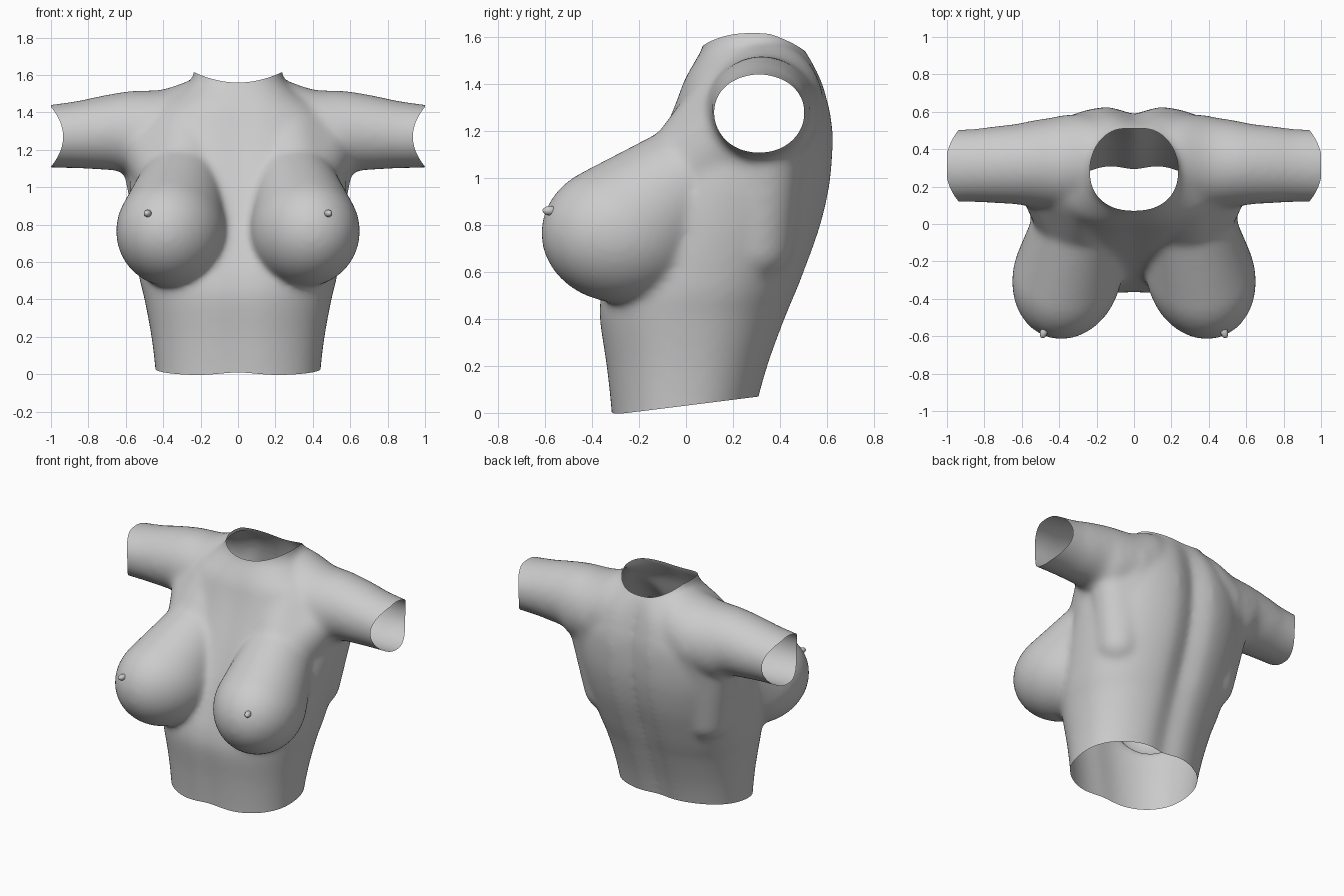
import bpy, bmesh, math
from mathutils import Vector, Matrix

if "Cube" in bpy.data.objects:
    bpy.data.objects.remove(bpy.data.objects["Cube"])

skin = bpy.data.materials.new("plain grey")
skin.diffuse_color = (0.6, 0.6, 0.6, 1)
skin.use_nodes = True
skin.node_tree.nodes["Principled BSDF"].inputs["Base Color"].default_value = skin.diffuse_color
N = 64


def smooth_rows(rows, steps=5):
    """Catmull-Rom interpolation between rows of section parameters."""
    out = []
    for k in range(len(rows) - 1):
        p = [rows[max(0, min(len(rows) - 1, k + d))] for d in (-1, 0, 1, 2)]
        for s in range(steps):
            t = s / steps
            out.append([b + 0.5 * t * (c - a + t * (2 * a - 5 * b + 4 * c - d
                        + t * (3 * (b - c) + d - a))) for a, b, c, d in zip(*p)])
    return out + [rows[-1]]


def loft(bm, rings):
    """Skin a closed solid through a list of equally sized point rings."""
    rows = [[bm.verts.new(p) for p in r] for r in rings]
    for a, b in zip(rows, rows[1:]):
        for i in range(N):
            j = (i + 1) % N
            bm.faces.new((a[i], a[j], b[j], b[i]))
    bm.faces.new(rows[0][::-1])
    bm.faces.new(rows[-1])


def spow(v, e):
    return math.copysign(abs(v) ** e, v)


def trunk_ring(z, w, front, back, groove):
    """Rounded chest section with a spine furrow and a shallow front furrow."""
    pts = []
    for i in range(N):
        t = 2 * math.pi * i / N
        x = w * spow(math.cos(t), 0.88)
        s = spow(math.sin(t), 0.88)
        y = (front + back) / 2 + (back - front) / 2 * s
        dent = groove * math.exp(-(x / 0.085) ** 2)
        y -= dent if s > 0 else -0.3 * dent
        pts.append((x, y, z))
    return pts


def arm_ring(side, x, yc, zc, ry, rz):
    return [(side * x, yc + ry * math.cos(2 * math.pi * i / N),
             zc + rz * math.sin(2 * math.pi * i / N)) for i in range(N)]


def ball(x, y, z, r):
    return Matrix.Translation((x, y, z)) @ Matrix.Scale(r, 4)


def hull(bm, side, balls):
    """Convex hull around a few balls, mirrored by side."""
    part = bmesh.new()
    for m in balls:
        bmesh.ops.create_uvsphere(part, u_segments=40, v_segments=24, radius=1, matrix=m)
    for v in part.verts:
        v.co.x *= side
    res = bmesh.ops.convex_hull(part, input=part.verts)
    junk = {g for g in res["geom_interior"] + res["geom_unused"]
            if isinstance(g, bmesh.types.BMVert)}
    bmesh.ops.delete(part, geom=list(junk), context='VERTS')
    bmesh.ops.recalc_face_normals(part, faces=part.faces)
    tmp = bpy.data.meshes.new("tmp")
    part.to_mesh(tmp)
    part.free()
    bm.from_mesh(tmp)
    bpy.data.meshes.remove(tmp)


def curved_cut(bm, axis, sign, f):
    """Trim along the surface co[axis] = f(co): flatten it, bisect, restore."""
    for v in bm.verts:
        v.co[axis] -= f(v.co)
    no = Vector((0, 0, 0))
    no[axis] = sign
    bmesh.ops.bisect_plane(bm, geom=bm.verts[:] + bm.edges[:] + bm.faces[:],
                           plane_co=(0, 0, 0), plane_no=no, clear_outer=True)
    for v in bm.verts:
        v.co[axis] += f(v.co)


# trunk: height, half width, front y, back y, spine furrow depth
bm = bmesh.new()
loft(bm, [trunk_ring(*r) for r in smooth_rows((
    (-0.15, 0.435, -0.315, 0.28, 0.03), (0.0, 0.44, -0.323, 0.305, 0.03),
    (0.2, 0.463, -0.345, 0.36, 0.035), (0.4, 0.50, -0.375, 0.433, 0.04),
    (0.5, 0.525, -0.37, 0.475, 0.045), (0.6, 0.54, -0.345, 0.515, 0.05),
    (0.8, 0.565, -0.275, 0.585, 0.05), (1.0, 0.58, -0.19, 0.627, 0.05),
    (1.2, 0.57, -0.1, 0.635, 0.05), (1.32, 0.53, -0.05, 0.615, 0.045),
    (1.42, 0.45, -0.012, 0.585, 0.035), (1.5, 0.33, 0.035, 0.545, 0.02),
    (1.56, 0.26, 0.07, 0.505, 0.01), (1.62, 0.235, 0.08, 0.48, 0.0),
    (1.75, 0.23, 0.08, 0.47, 0.0)))])

for side in (-1, 1):
    # sloping shoulder and upper arm
    loft(bm, [arm_ring(side, *r)[::side] for r in smooth_rows((
        (0.14, 0.36, 1.33, 0.2, 0.265), (0.25, 0.345, 1.31, 0.24, 0.264),
        (0.33, 0.335, 1.29, 0.25, 0.255), (0.42, 0.325, 1.275, 0.247, 0.245),
        (0.55, 0.322, 1.275, 0.23, 0.242),
        (0.63, 0.32, 1.295, 0.215, 0.212), (0.75, 0.317, 1.29, 0.205, 0.195),
        (0.88, 0.312, 1.28, 0.195, 0.178), (1.15, 0.31, 1.265, 0.194, 0.157)))])
    # breast, sloping up into the chest
    globe = (Matrix.Translation((0.357, -0.27, 0.765)) @ Matrix.Rotation(0.3, 4, 'Z')
             @ Matrix.Diagonal((0.29, 0.352, 0.298, 1)))
    upper = ball(0.3, 0.03, 1.015, 0.225)
    hull(bm, side, (globe, upper))
    # upper chest running to the front of the shoulder
    hull(bm, side, (upper, ball(0.26, 0.21, 1.25, 0.23), ball(0.47, 0.25, 1.23, 0.165)))
    # shoulder blade and back muscle under the arm
    hull(bm, side, (ball(0.36, 0.42, 1.27, 0.165), ball(0.48, 0.36, 1.2, 0.15),
                    ball(0.38, 0.3, 0.72, 0.16)))
bmesh.ops.recalc_face_normals(bm, faces=bm.faces)
mesh = bpy.data.meshes.new("torso")
bm.to_mesh(mesh)
bm.free()
torso = bpy.data.objects.new("torso", mesh)
bpy.context.collection.objects.link(torso)

# fuse the parts into one smooth skin
rm = torso.modifiers.new("fuse", 'REMESH')
rm.mode = 'VOXEL'
rm.voxel_size = 0.016
sm = torso.modifiers.new("soften", 'SMOOTH')
sm.factor = 0.5
sm.iterations = 24
dg = bpy.context.evaluated_depsgraph_get()
fused = bpy.data.meshes.new_from_object(torso.evaluated_get(dg))
torso.modifiers.clear()

# open the waist, neck and sleeves with curved trims
bm = bmesh.new()
bm.from_mesh(fused)
curved_cut(bm, 2, -1, lambda c: 0.031 + 0.125 * c.y
           + 0.018 * math.exp(-(c.x / 0.15) ** 2) * max(0, min(1, -4 * c.y)))
curved_cut(bm, 2, 1, lambda c: 1.56 - 0.2 * max(0, c.y - 0.36) + 1.0 * min(c.x ** 2, 0.06))
for side in (-1, 1):
    curved_cut(bm, 0, side, lambda c: side * (0.935 + 0.065 * min(1.0, ((c.z - 1.27) / 0.16) ** 2)))
bm.to_mesh(fused)
bm.free()
torso.data = fused
fused.materials.clear()
fused.materials.append(skin)
fused.shade_smooth()

# nipples
for side, name in ((-1, "right_nipple"), (1, "left_nipple")):
    m = bpy.data.meshes.new(name)
    bm = bmesh.new()
    bmesh.ops.create_uvsphere(bm, u_segments=16, v_segments=10, radius=0.02,
                              matrix=Matrix.Translation((0.482 * side, -0.578, 0.86))
                              @ Matrix.Rotation(0.3 * side, 4, 'Z') @ Matrix.Diagonal((1, 1.7, 1, 1)))
    bm.to_mesh(m)
    bm.free()
    m.materials.append(skin)
    m.shade_smooth()
    bpy.context.collection.objects.link(bpy.data.objects.new(name, m))
